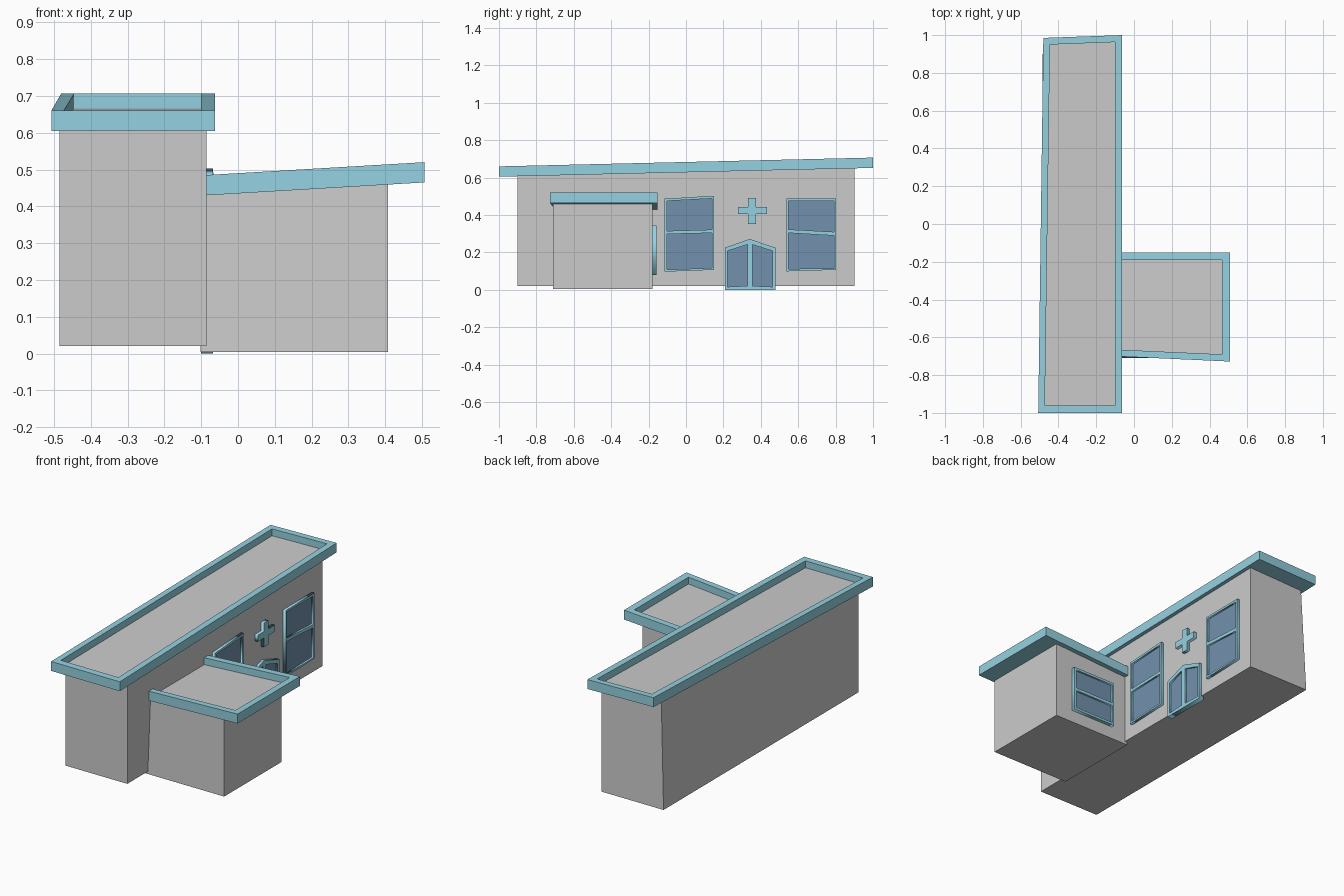
import bpy
import bmesh
from mathutils import Matrix

if "Cube" in bpy.data.objects:
    bpy.data.objects.remove(bpy.data.objects["Cube"])


def material(name, rgb):
    m = bpy.data.materials.new(name)
    m.diffuse_color = (*rgb, 1)
    m.use_nodes = True
    m.node_tree.nodes["Principled BSDF"].inputs["Base Color"].default_value = m.diffuse_color
    return m


TRIM = material("trim_blue", (0.30, 0.64, 0.75))
GLASS = material("glass_blue", (0.17, 0.28, 0.42))


def loft(name, rings, mat=None):
    """Solid from matching rings of 3D points, capped at both ends."""
    bm = bmesh.new()
    vs = [[bm.verts.new(p) for p in ring] for ring in rings]
    n = len(vs[0])
    for a, b in zip(vs, vs[1:]):
        for i in range(n):
            j = (i + 1) % n
            bm.faces.new((a[i], a[j], b[j], b[i]))
    bm.faces.new(vs[0][::-1])
    bm.faces.new(vs[-1])
    bmesh.ops.recalc_face_normals(bm, faces=bm.faces)
    me = bpy.data.meshes.new(name)
    bm.to_mesh(me)
    bm.free()
    if mat:
        me.materials.append(mat)
    ob = bpy.data.objects.new(name, me)
    bpy.context.collection.objects.link(ob)
    return ob


def plate(name, outlines, frame, back, front, mat):
    """Flat plate on a wall; inner outlines become holes."""
    cu = bpy.data.curves.new(name, 'CURVE')
    cu.dimensions = '2D'
    cu.fill_mode = 'BOTH'
    cu.extrude = (front - back) / 2
    for pts in outlines:
        sp = cu.splines.new('POLY')
        sp.points.add(len(pts) - 1)
        for p, (u, v) in zip(sp.points, pts):
            p.co = (u, v, 0, 1)
        sp.use_cyclic_u = True
    tmp = bpy.data.objects.new(name + "_outline", cu)
    bpy.context.collection.objects.link(tmp)
    dg = bpy.context.evaluated_depsgraph_get()
    me = bpy.data.meshes.new_from_object(tmp.evaluated_get(dg))
    bpy.data.objects.remove(tmp)
    me.transform(frame @ Matrix.Translation((0, 0, (front + back) / 2)))
    me.materials.clear()
    me.materials.append(mat)
    ob = bpy.data.objects.new(name, me)
    bpy.context.collection.objects.link(ob)


def glazed(name, outline, panes, frame, wall):
    """Raised frame with recessed panes."""
    plate(name + "_frame", [outline] + panes, frame, wall - 0.015, wall + 0.017, TRIM)
    plate(name + "_glass", panes, frame, wall - 0.012, wall + 0.006, GLASS)


def tray_roof(name, outer, inner, z):
    """Sloped roof: raised rim around a sunken grey panel. z(x, y) is the underside."""
    def ring(pts, h):
        return [(x, y, z(x, y) + h) for x, y in pts]
    loft(name + "_rim", [ring(outer, 0), ring(outer, 0.055),
                         ring(inner, 0.055), ring(inner, 0.01)], TRIM)
    loft(name + "_panel", [ring(inner, 0.005), ring(inner, 0.015)])


def walls(name, base, top, z0, z):
    loft(name, [[(x, y, z0) for x, y in base],
                [(x, y, z(x, y) + 0.005) for x, y in top]])


def main_z(x, y):
    return 0.605 + 0.0235 * (y + 1)


def annex_z(x, y):
    return 0.43 + 0.059 * (x + 0.085)


# main block with its skewed back left corner
walls("main_walls",
      [(-0.485, -0.9), (-0.085, -0.9), (-0.085, 0.9), (-0.485, 0.9)],
      [(-0.485, -0.9), (-0.085, -0.9), (-0.085, 0.9), (-0.46, 0.885)], 0.02, main_z)
tray_roof("main_roof",
          [(-0.507, -1), (-0.063, -1), (-0.063, 1), (-0.48, 0.985)],
          [(-0.472, -0.96), (-0.1, -0.96), (-0.1, 0.963), (-0.445, 0.95)], main_z)

# side annex
walls("annex_walls",
      [(-0.102, -0.71), (0.408, -0.71), (0.408, -0.18), (-0.102, -0.18)],
      [(-0.102, -0.685), (0.408, -0.71), (0.408, -0.18), (-0.102, -0.18)], 0.005, annex_z)
tray_roof("annex_roof",
          [(-0.1, -0.7), (0.507, -0.728), (0.507, -0.152), (-0.1, -0.152)],
          [(-0.09, -0.665), (0.467, -0.69), (0.467, -0.19), (-0.09, -0.19)], annex_z)

# wall frames: columns are across, up, outward
EAST = Matrix(((0, 0, 1, 0), (1, 0, 0, 0), (0, 1, 0, 0), (0, 0, 0, 1)))
NORTH = Matrix(((-1, 0, 0, 0), (0, 0, 1, 0), (0, 1, 0, 0), (0, 0, 0, 1)))

# two sash windows on the long wall
glazed("left_window",
       [(-0.115, 0.097), (0.15, 0.107), (0.15, 0.503), (-0.115, 0.487)],
       [[(-0.102, 0.108), (0.138, 0.117), (0.138, 0.304), (-0.102, 0.298)],
        [(-0.102, 0.315), (0.138, 0.322), (0.138, 0.488), (-0.102, 0.475)]], EAST, -0.085)
glazed("right_window",
       [(0.538, 0.099), (0.803, 0.107), (0.803, 0.489), (0.538, 0.487)],
       [[(0.549, 0.112), (0.79, 0.115), (0.79, 0.29), (0.549, 0.304)],
        [(0.549, 0.323), (0.79, 0.31), (0.79, 0.475), (0.549, 0.475)]], EAST, -0.085)

# double door with peaked top
glazed("door",
       [(0.208, 0), (0.478, 0), (0.478, 0.225), (0.34, 0.272), (0.208, 0.225)],
       [[(0.222, 0.016), (0.328, 0.021), (0.328, 0.242), (0.222, 0.208)],
        [(0.355, 0.021), (0.462, 0.016), (0.462, 0.208), (0.355, 0.242)]], EAST, -0.085)

# plus sign above the door
plate("plus_sign",
      [[(0.277, 0.405), (0.332, 0.405), (0.332, 0.352), (0.375, 0.352),
        (0.375, 0.405), (0.434, 0.405), (0.434, 0.443), (0.375, 0.443),
        (0.375, 0.492), (0.332, 0.492), (0.332, 0.443), (0.277, 0.443)]],
      EAST, -0.095, -0.066, TRIM)

# annex window (across runs towards -x)
glazed("annex_window",
       [(-0.295, 0.078), (-0.01, 0.078), (-0.01, 0.345), (-0.295, 0.345)],
       [[(-0.282, 0.092), (-0.023, 0.092), (-0.023, 0.2), (-0.282, 0.2)],
        [(-0.282, 0.218), (-0.023, 0.218), (-0.023, 0.331), (-0.282, 0.331)]], NORTH, -0.175)
